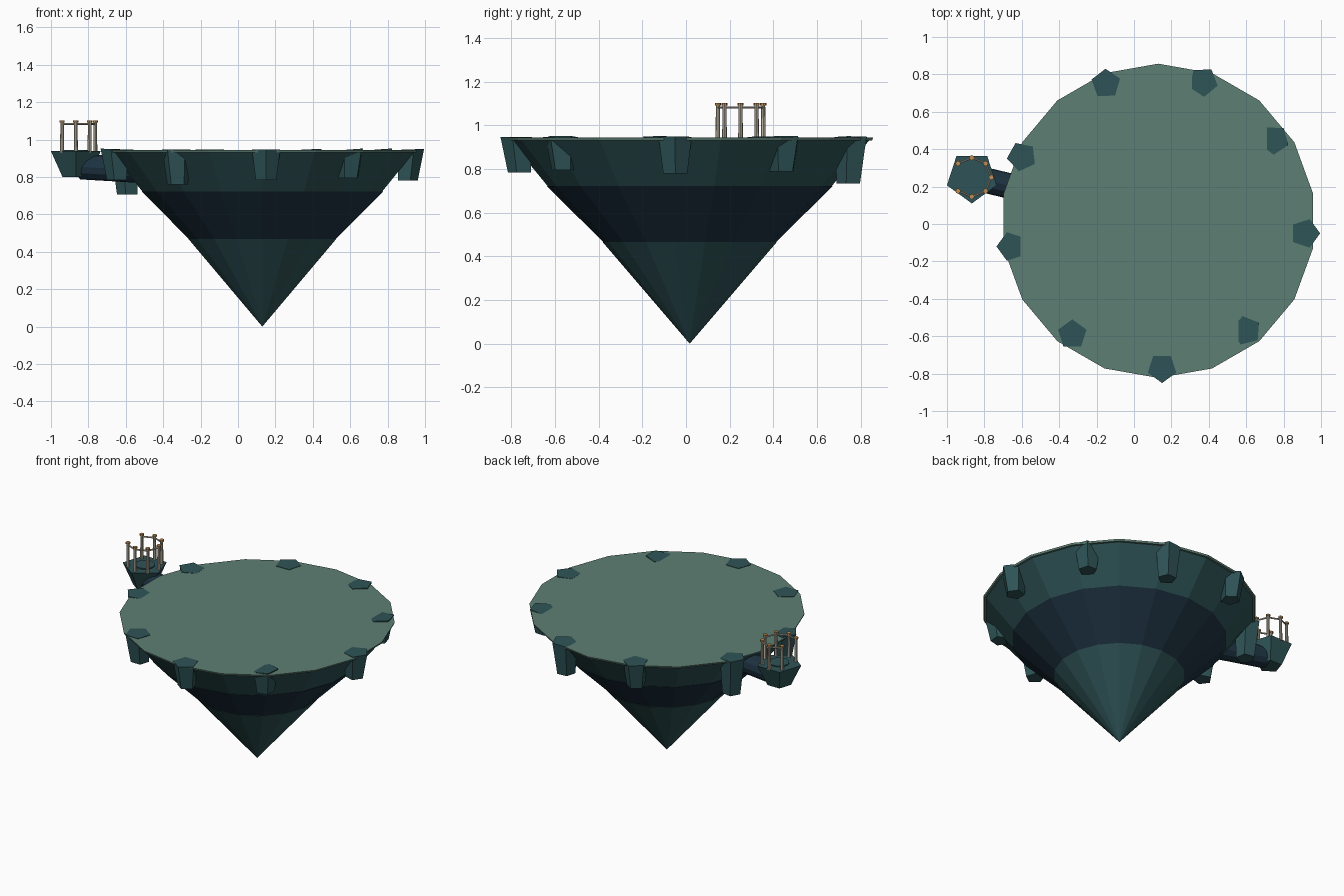
import bpy, bmesh
from math import sin, cos, pi, atan2
from mathutils import Vector, Matrix

if "Cube" in bpy.data.objects:
    bpy.data.objects.remove(bpy.data.objects["Cube"])


def mat(name, rgb):
    m = bpy.data.materials.new(name)
    m.diffuse_color = (*rgb, 1)
    m.use_nodes = True
    m.node_tree.nodes["Principled BSDF"].inputs["Base Color"].default_value = m.diffuse_color
    return m


TEAL = mat("teal_rock", (0.028, 0.088, 0.095))
NAVY = mat("navy_rock", (0.012, 0.032, 0.052))
MOSS = mat("moss", (0.11, 0.21, 0.175))
BONE = mat("pale_post", (0.52, 0.47, 0.37))
GOLD = mat("gold_cap", (0.52, 0.27, 0.09))


def frustum(name, p0, r0, p1, r1, sides, material, start=0.0, tilt=0.0):
    """Flat-shaded solid between two horizontal polygons; tilt slopes the top radially."""
    bm = bmesh.new()
    p0, p1 = Vector(p0), Vector(p1)
    dirs = [Vector((cos(start + 2 * pi * i / sides), sin(start + 2 * pi * i / sides), 0))
            for i in range(sides)]
    top = [bm.verts.new(p1 + d * r1 + Vector((0, 0, tilt * d.x))) for d in dirs]
    bm.faces.new(top)
    if r0 == 0:
        low = [bm.verts.new(p0)] * sides
    else:
        low = [bm.verts.new(p0 + d * r0) for d in dirs]
        bm.faces.new(low[::-1])
    for i in range(sides):
        j = (i + 1) % sides
        if r0 == 0:
            bm.faces.new((low[0], top[j], top[i]))
        else:
            bm.faces.new((low[i], low[j], top[j], top[i]))
    bmesh.ops.recalc_face_normals(bm, faces=bm.faces)
    me = bpy.data.meshes.new(name)
    bm.to_mesh(me)
    bm.free()
    me.materials.append(material)
    ob = bpy.data.objects.new(name, me)
    bpy.context.collection.objects.link(ob)
    return ob


def rod(name, a, b, r, sides, material):
    a, b = Vector(a), Vector(b)
    ob = frustum(name, (0, 0, 0), r, (0, 0, (b - a).length), r, sides, material)
    ob.matrix_world = Matrix.Translation(a) @ (b - a).to_track_quat('Z', 'Y').to_matrix().to_4x4()
    return ob


# floating island: stacked 18-sided layers and moss top
CX, CY = 0.13, 0.017
for name, z0, r0, z1, r1, m in (
        ("island_tip", 0.0, 0.0, 0.467, 0.40, TEAL),
        ("island_middle", 0.46, 0.39, 0.722, 0.655, NAVY),
        ("island_upper", 0.715, 0.645, 0.935, 0.825, TEAL),
        ("moss_top", 0.932, 0.836, 0.944, 0.84, MOSS)):
    frustum(name, (CX, CY, z0), r0, (CX, CY, z1), r1, 18, m, pi / 2)

# rim rocks: x, y, bottom z, polygon start angle, top slope
rocks = [(0.15, -0.77, 0.785, -pi / 2, 0.0), (0.60, -0.57, 0.795, -0.7, 0.006),
         (0.915, -0.05, 0.78, 0.0, 0.003), (0.75, 0.45, 0.79, 0.9, 0.006),
         (0.37, 0.76, 0.735, 1.0, 0.004), (-0.15, 0.75, 0.78, 1.6, 0.0),
         (-0.60, 0.36, 0.705, 2.0, -0.003), (-0.655, -0.12, 0.785, pi, -0.005),
         (-0.33, -0.59, 0.76, -2.2, 0.0)]
for i, (x, y, zb, start, slope) in enumerate(rocks):
    a = atan2(y - CY, x - CX)
    lean = 0.012
    frustum(f"rim_rock_{i}", (x - lean * cos(a), y - lean * sin(a), zb), 0.058,
            (x, y, 0.947), 0.08, 5, TEAL, start, slope)

# lookout outcrop and its connecting arm
TX, TY = -0.867, 0.25
frustum("lookout_rock", (TX, TY, 0.80), 0.075, (TX, TY, 0.938), 0.14, 5, TEAL, -pi / 2)
frustum("lookout_floor", (TX, TY, 0.93), 0.062, (TX, TY, 0.945), 0.062, 16, TEAL)
rod("connecting_arm", (-0.84, 0.245, 0.855), (-0.42, 0.145, 0.83), 0.068, 12, NAVY)

# railing: seven posts with caps, open on the outer side
tops = []
for i in range(-3, 4):
    a = i * pi / 4
    x, y = TX + 0.104 * cos(a), TY + 0.104 * sin(a)
    tops.append((x, y, 1.083))
    frustum(f"rail_post_{i + 3}", (x, y, 0.932), 0.011, (x, y, 1.095), 0.009, 8, BONE)
    frustum(f"post_cap_{i + 3}", (x, y, 1.091), 0.014, (x, y, 1.102), 0.014, 8, GOLD)
for i in range(6):
    rod(f"hand_rail_{i}", tops[i], tops[i + 1], 0.005, 6, BONE)
